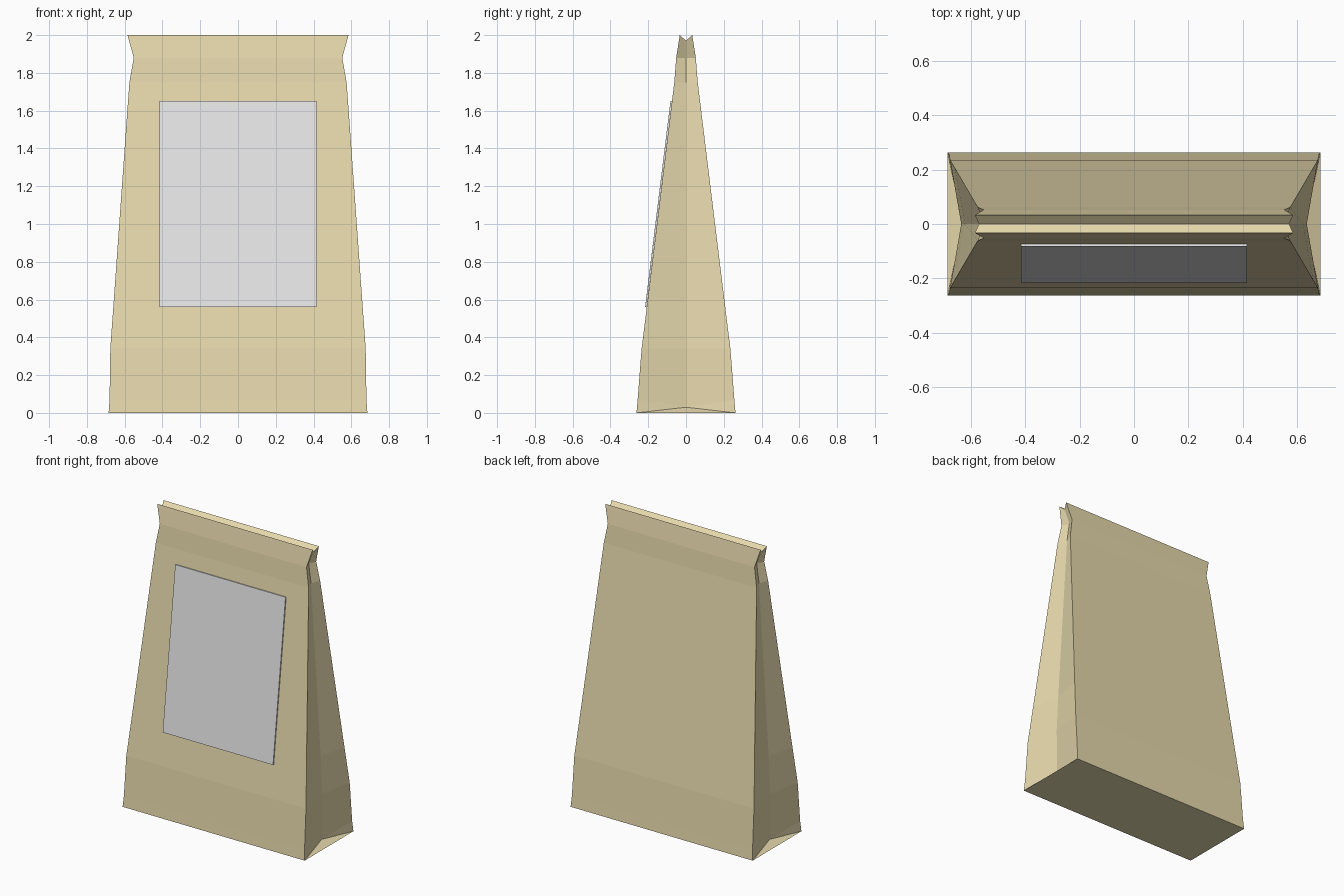
import bpy, bmesh
from mathutils import Vector

if "Cube" in bpy.data.objects:
    bpy.data.objects.remove(bpy.data.objects["Cube"])


def material(name, rgb):
    m = bpy.data.materials.new(name)
    m.diffuse_color = (*rgb, 1)
    m.use_nodes = True
    m.node_tree.nodes["Principled BSDF"].inputs["Base Color"].default_value = m.diffuse_color
    return m


def finish(bm, name, mat):
    bmesh.ops.recalc_face_normals(bm, faces=bm.faces)
    me = bpy.data.meshes.new(name)
    bm.to_mesh(me)
    bm.free()
    me.materials.append(mat)
    ob = bpy.data.objects.new(name, me)
    bpy.context.collection.objects.link(ob)
    return ob


kraft = material("kraft paper", (0.80, 0.70, 0.42))
white = material("label white", (0.80, 0.80, 0.80))

# Bag rings: corner half width, corner half depth, corner z, gusset fold x, fold z
RINGS = [
    (0.680, 0.256, 0.07, 0.630, 0.03),
    (0.676, 0.235, 0.34, 0.635, 0.34),
    (0.658, 0.204, 0.59, 0.622, 0.59),
    (0.575, 0.062, 1.75, 0.550, 1.75),
    (0.552, 0.052, 1.88, 0.532, 1.88),
    (0.585, 0.033, 2.00, 0.570, 1.97),
]

# Paper bag: six-point rings with a folded gusset on each side
bm = bmesh.new()
rings = []
for w, d, z, fx, fz in RINGS:
    pts = [(-w, -d, z), (w, -d, z), (fx, 0, fz), (w, d, z), (-w, d, z), (-fx, 0, fz)]
    rings.append([bm.verts.new(p) for p in pts])
for a, b in zip(rings, rings[1:]):
    for i in range(6):
        j = (i + 1) % 6
        bm.faces.new((a[i], a[j], b[j], b[i]))

# Flat bottom with sloping end flaps up to the gussets
base = [bm.verts.new((x * 0.685, y * 0.262, 0)) for x, y in ((-1, -1), (1, -1), (1, 1), (-1, 1))]
r = rings[0]
bm.faces.new(base)
bm.faces.new((base[0], base[1], r[1], r[0]))
bm.faces.new((base[2], base[3], r[4], r[3]))
for p, q, i, m, k in ((1, 2, 1, 2, 3), (3, 0, 4, 5, 0)):
    bm.faces.new((base[p], base[q], r[m]))
    bm.faces.new((base[p], r[m], r[i]))
    bm.faces.new((base[q], r[k], r[m]))

# Closed mouth with a shallow V groove
t = rings[-1]
bm.faces.new((t[0], t[1], t[2], t[5]))
bm.faces.new((t[5], t[2], t[3], t[4]))
finish(bm, "paper_bag", kraft)

# Label: thin plate lying on the sloping front panel
bm = bmesh.new()
bottom, top = Vector((0, -0.2085, 0.56)), Vector((0, -0.0743, 1.65))
out = (top - bottom).cross(Vector((-1, 0, 0))).normalized()
if out.y > 0:
    out = -out
corners = [Vector((s * 0.415, 0, 0)) + p for s, p in ((-1, bottom), (1, bottom), (1, top), (-1, top))]
back = [bm.verts.new(c) for c in corners]
front = [bm.verts.new(c + out * 0.008) for c in corners]
bm.faces.new(front)
bm.faces.new(back[::-1])
for i in range(4):
    j = (i + 1) % 4
    bm.faces.new((back[i], back[j], front[j], front[i]))
finish(bm, "front_label", white)
